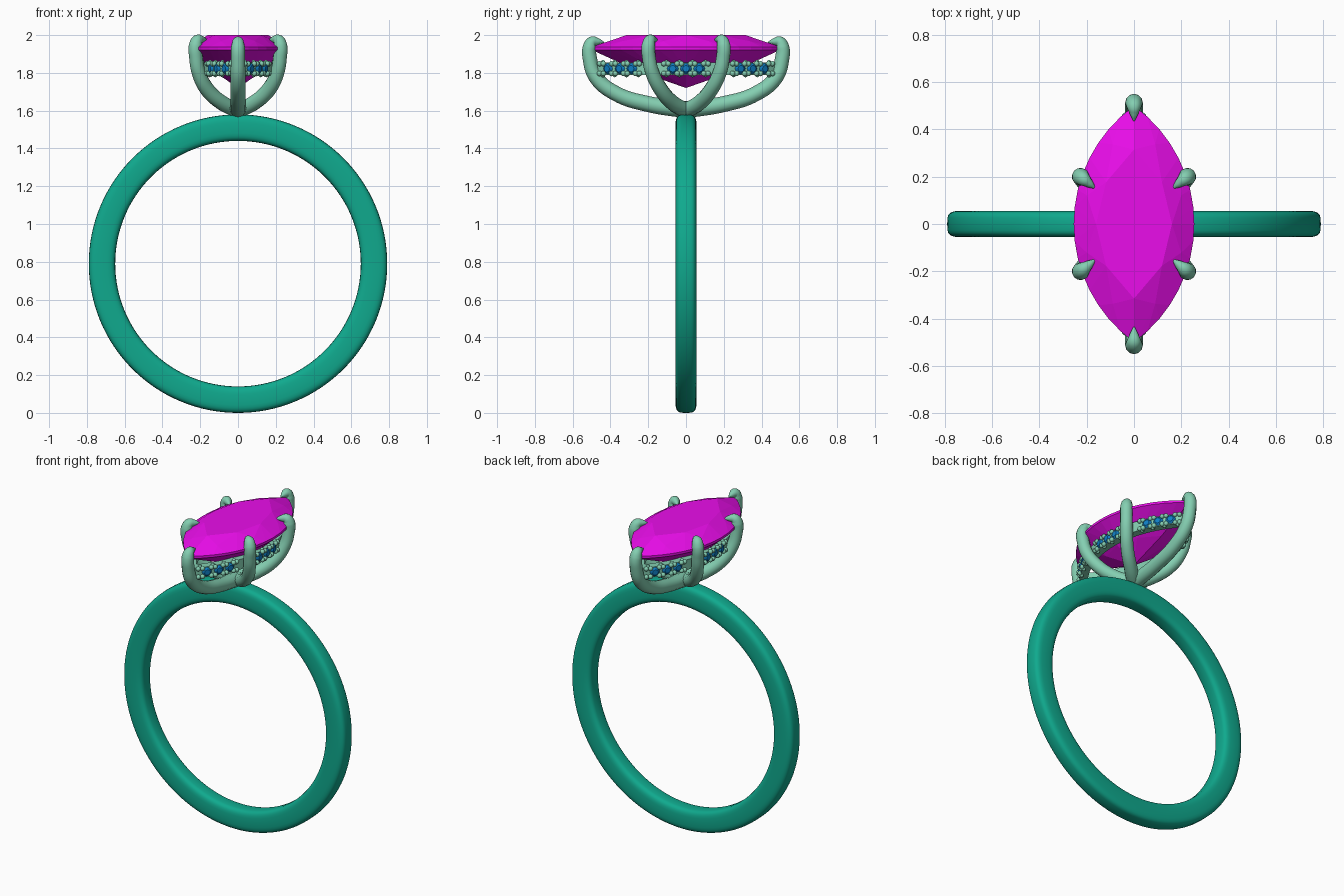
import bpy, bmesh, math
from mathutils import Vector, Matrix

if "Cube" in bpy.data.objects:
    bpy.data.objects.remove(bpy.data.objects["Cube"])


def material(name, rgb):
    m = bpy.data.materials.new(name)
    m.diffuse_color = (*rgb, 1)
    m.use_nodes = True
    m.node_tree.nodes["Principled BSDF"].inputs["Base Color"].default_value = m.diffuse_color
    return m


TEAL = material("teal_metal", (0.005, 0.40, 0.27))
MINT = material("mint_metal", (0.23, 0.62, 0.44))
PINK = material("magenta_stone", (0.82, 0.004, 0.82))
BLUE = material("blue_stone", (0.005, 0.21, 0.55))


def finish(bm, name, mat, smooth=None):
    bmesh.ops.recalc_face_normals(bm, faces=bm.faces)
    me = bpy.data.meshes.new(name)
    bm.to_mesh(me)
    bm.free()
    ob = bpy.data.objects.new(name, me)
    bpy.context.collection.objects.link(ob)
    me.materials.append(mat)
    if smooth:
        bpy.ops.object.select_all(action='DESELECT')
        ob.select_set(True)
        bpy.context.view_layer.objects.active = ob
        bpy.ops.object.shade_smooth_by_angle(angle=math.radians(smooth))
    return ob


def loft(bm, rings):
    """Closed grid: every ring joined to the next, last to first."""
    vs = [[bm.verts.new(p) for p in r] for r in rings]
    for i, a in enumerate(vs):
        b = vs[(i + 1) % len(vs)]
        for j in range(len(a)):
            k = (j + 1) % len(a)
            bm.faces.new((a[j], a[k], b[k], b[j]))


def marquise(a, b, s, z):
    """Point on a two-arc outline (half length a in y, half width b in x), s in 0..1."""
    R = (a * a + b * b) / (2 * b)
    p0 = math.asin(a / R)
    s %= 1
    p = p0 * (4 * (s % 0.5) - 1)
    sg = 1 if s < 0.5 else -1
    return Vector((sg * (R * math.cos(p) - R + b), sg * R * math.sin(p), z))


# Band: rounded-rectangle section swept round the finger
def spow(v, e):
    return math.copysign(abs(v) ** e, v)


bm = bmesh.new()
rings = []
for i in range(128):
    t = math.tau * i / 128
    ring = []
    for j in range(28):
        u = math.tau * j / 28
        r = 0.72 + 0.07 * spow(math.cos(u), 0.6)
        ring.append((r * math.cos(t), 0.056 * spow(math.sin(u), 0.5), 0.79 + r * math.sin(t)))
    rings.append(ring)
loft(bm, rings)
finish(bm, "band", TEAL, 50)

# Centre stone: faceted marquise as the hull of table, crown, girdle, pavilion and culet
A, B = 0.5, 0.255
bm = bmesh.new()
pts = [Vector((0, 0, 1.72))]
for n, off, sc, z in ((8, 0, 0.63, 2.0), (8, 0.5, 0.84, 1.968), (32, 0, 1, 1.937),
                      (32, 0, 1, 1.922), (8, 0, 0.5, 1.808)):
    pts += [marquise(A * sc, B * sc, (k + off) / n, z) for k in range(n)]
for p in pts:
    bm.verts.new(p)
res = bmesh.ops.convex_hull(bm, input=bm.verts)
bmesh.ops.delete(bm, geom=[v for v in bm.verts if not v.link_faces], context='VERTS')
bmesh.ops.dissolve_limit(bm, angle_limit=0.01, verts=bm.verts, edges=bm.edges)
finish(bm, "centre_stone", PINK)

# Gallery rail under the stone
RA, RB = 0.49, 0.205
bm = bmesh.new()
loft(bm, [[marquise(a, b, k / 64, z) for k in range(64)] for a, b, z in
          ((RA, RB, 1.79), (RA, RB, 1.855), (0.42, 0.155, 1.855), (0.42, 0.155, 1.79))])
finish(bm, "gallery_rail", MINT, 30)

# Pave stones and their beads along both sides of the rail
R = (RA ** 2 + RB ** 2) / (2 * RB)
stones, beads = bmesh.new(), bmesh.new()


def rail_frame(y, side):
    p = math.asin(y / R)
    n = Vector((side * math.cos(p), math.sin(p), 0))
    return Vector((side * (R * math.cos(p) - R + RB), y, 1.8225)), n


for side in (-1, 1):
    for mid in (-0.35, 0, 0.35):
        step = 0.07 if mid == 0 else 0.063
        for k in (-1, 0, 1):
            c, n = rail_frame(mid + k * step, side)
            rot = n.to_track_quat('Z', 'Y').to_matrix().to_4x4()
            bmesh.ops.create_cone(stones, cap_ends=True, segments=8, radius1=0.033, radius2=0.018,
                                  depth=0.014, matrix=Matrix.Translation(c + n * 0.004) @ rot)
        for k in (-1.5, -0.5, 0.5, 1.5):
            for d in (-0.16, 0.16):
                for dz in (-0.026, 0.026):
                    c, n = rail_frame(mid + (k + d) * step, side)
                    c.z += dz
                    bmesh.ops.create_uvsphere(beads, u_segments=10, v_segments=6, radius=0.0145,
                                              matrix=Matrix.Translation(c + n * 0.004))
            # scalloped edge lobes above and below each gap
            for dz in (-0.034, 0.034):
                c, n = rail_frame(mid + k * step, side)
                c.z += dz
                bmesh.ops.create_uvsphere(beads, u_segments=10, v_segments=6, radius=0.012,
                                          matrix=Matrix.Translation(c - n * 0.008))
finish(stones, "pave_stones", BLUE)
finish(beads, "pave_beads", MINT, 60)


# Claw prongs: tapered tubes rising from the base and hooking over the stone
def prong(name, path):
    cu = bpy.data.curves.new(name, 'CURVE')
    cu.dimensions = '3D'
    cu.bevel_depth = 1
    cu.bevel_resolution = 4
    cu.resolution_u = 8
    cu.use_fill_caps = True
    sp = cu.splines.new('BEZIER')
    sp.bezier_points.add(len(path) - 1)
    for bp, (x, y, z, r) in zip(sp.bezier_points, path):
        bp.co = (x, y, z)
        bp.radius = r
        bp.handle_left_type = bp.handle_right_type = 'AUTO'
    ob = bpy.data.objects.new(name, cu)
    bpy.context.collection.objects.link(ob)
    bpy.ops.object.select_all(action='DESELECT')
    ob.select_set(True)
    bpy.context.view_layer.objects.active = ob
    bpy.ops.object.convert(target='MESH')
    ob = bpy.context.view_layer.objects.active
    ob.data.materials.clear()
    ob.data.materials.append(MINT)
    bpy.ops.object.shade_smooth_by_angle(angle=math.radians(60))


END = [(0, 0, 1.605, .045), (0, .2, 1.635, .042), (0, .37, 1.69, .04), (0, .475, 1.775, .039),
       (0, .508, 1.87, .038), (0, .51, 1.935, .037), (0, .495, 1.963, .031), (0, .465, 1.966, .018),
       (0, .435, 1.962, .003)]
SIDE = [(0, 0, 1.60, .042), (.09, .075, 1.645, .04), (.165, .135, 1.715, .039), (.207, .178, 1.80, .038),
        (.222, .196, 1.88, .037), (.224, .199, 1.945, .037), (.213, .19, 1.973, .031),
        (.19, .172, 1.977, .019), (.163, .15, 1.972, .003)]
for sy, yn in ((-1, "front"), (1, "back")):
    prong(yn + "_end_prong", [(x, sy * y, z, r) for x, y, z, r in END])
    for sx, xn in ((-1, "left"), (1, "right")):
        prong(f"{yn}_{xn}_prong", [(sx * x, sy * y, z, r) for x, y, z, r in SIDE])
